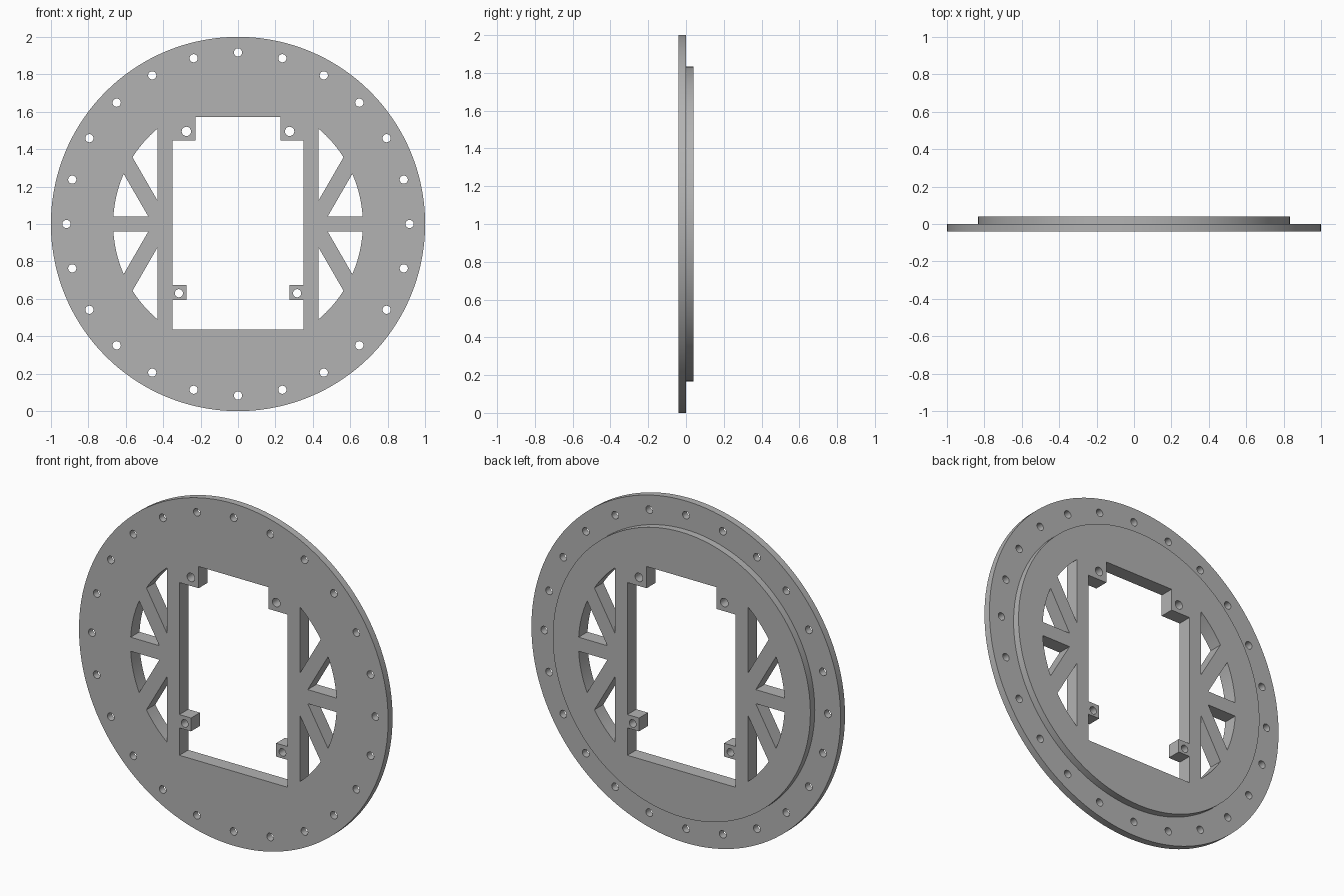
import bpy, bmesh
from math import sin, cos, pi, sqrt, atan2
from mathutils import Vector

if "Cube" in bpy.data.objects:
    bpy.data.objects.remove(bpy.data.objects["Cube"], do_unlink=True)

HALF = 0.041          # half of the total thickness
BOSS_R = 0.833        # raised back disc
HOLE_R = 0.022        # screw holes
SLOT_R = 0.667        # outer arc of the side slots

grey = bpy.data.materials.new("grey plastic")
grey.use_nodes = True
colour = (0.45, 0.45, 0.45, 1)
grey.diffuse_color = colour
grey.node_tree.nodes["Principled BSDF"].inputs["Base Color"].default_value = colour


def prism(bm, outline, y0, y1):
    """Extrude an outline of (x, z) points from y0 to y1; z is measured from the disc centre."""
    face = bm.faces.new([bm.verts.new((x, y0, z + 1)) for x, z in outline])
    made = bmesh.ops.extrude_face_region(bm, geom=[face])["geom"]
    verts = [v for v in made if isinstance(v, bmesh.types.BMVert)]
    bmesh.ops.translate(bm, verts=verts, vec=(0, y1 - y0, 0))


def circle(x, z, r, n):
    return [(x + r * cos(2 * pi * i / n), z + r * sin(2 * pi * i / n)) for i in range(n)]


def make_object(name, bm):
    bmesh.ops.recalc_face_normals(bm, faces=bm.faces[:])
    mesh = bpy.data.meshes.new(name)
    bm.to_mesh(mesh)
    bm.free()
    mesh.materials.append(grey)
    obj = bpy.data.objects.new(name, mesh)
    bpy.context.collection.objects.link(obj)
    return obj


def activate(obj):
    bpy.ops.object.select_all(action='DESELECT')
    obj.select_set(True)
    bpy.context.view_layer.objects.active = obj


def cut(obj, outlines):
    """Cut all outlines straight through the object."""
    bm = bmesh.new()
    for outline in outlines:
        prism(bm, outline, -0.2, 0.2)
    cutter = make_object("cutter", bm)
    cutter.hide_render = True
    mod = obj.modifiers.new("openings", 'BOOLEAN')
    mod.operation, mod.solver, mod.object = 'DIFFERENCE', 'EXACT', cutter
    activate(obj)
    bpy.ops.object.modifier_apply(modifier=mod.name)
    bpy.data.objects.remove(cutter, do_unlink=True)
    bpy.ops.object.shade_smooth_by_angle(angle=pi / 6)


def arc(start, end, n=12):
    """Points on the slot arc between two points, both included."""
    a, b = atan2(start[1], start[0]), atan2(end[1], end[0])
    return [(SLOT_R * cos(a + (b - a) * i / n), SLOT_R * sin(a + (b - a) * i / n))
            for i in range(n + 1)]


def strut_arc_hit(d):
    """Where a 60 degree strut edge at distance d from the centre meets the slot arc."""
    t = sqrt(SLOT_R ** 2 - d ** 2)
    n, u = Vector((sin(pi / 3), -cos(pi / 3))), Vector((cos(pi / 3), sin(pi / 3)))
    return tuple(n * d + u * t)


def strut_x(d, z):
    return (d + z * cos(pi / 3)) / sin(pi / 3)


# Stepped disc: wide front flange and smaller raised back, lathed as one solid
bm = bmesh.new()
SEG = 144
profile = [(1, -HALF), (1, 0), (BOSS_R, 0), (BOSS_R, HALF)]
rings = [[bm.verts.new((x, y, z + 1)) for x, z in circle(0, 0, r, SEG)] for r, y in profile]
for a, b in zip(rings, rings[1:]):
    for i in range(SEG):
        j = (i + 1) % SEG
        bm.faces.new((a[i], a[j], b[j], b[i]))
bm.faces.new(rings[0])
bm.faces.new(rings[-1])
plate = make_object("mounting_plate", bm)

# Central window with notched upper corners
right_side = [(0.35, -0.565), (0.35, 0.445), (0.226, 0.445), (0.226, 0.572)]
openings = [right_side + [(-x, z) for x, z in reversed(right_side)]]

# Side slots between the struts, mirrored to all four quarters
WALL_X, BAR_Z, UPPER, LOWER = 0.43, 0.041, 0.31, 0.395
wall_top = (WALL_X, sqrt(SLOT_R ** 2 - WALL_X ** 2))
wall_low = (WALL_X, (WALL_X * sin(pi / 3) - UPPER) / cos(pi / 3))
bar_out = (sqrt(SLOT_R ** 2 - BAR_Z ** 2), BAR_Z)
upper_slot = [wall_low] + arc(strut_arc_hit(UPPER), wall_top)
lower_slot = [(strut_x(LOWER, BAR_Z), BAR_Z)] + arc(bar_out, strut_arc_hit(LOWER))
for sx in (1, -1):
    for sz in (1, -1):
        for slot in (upper_slot, lower_slot):
            openings.append([(sx * x, sz * z) for x, z in slot])

# Ring of flange screw holes and the two upper corner holes
for x, z in circle(0, 0, 0.917, 24):
    openings.append(circle(x, z, HOLE_R, 20))
for sx in (1, -1):
    openings.append(circle(sx * 0.276, 0.495, 0.025, 20))
cut(plate, openings)

# Lower screw tabs on the sides of the window
for side, sx in (("left", 1), ("right", -1)):
    bm = bmesh.new()
    prism(bm, [(sx * x, z) for x, z in
               ((0.275, -0.405), (0.35, -0.405), (0.35, -0.327), (0.275, -0.327))], -HALF, HALF)
    tab = make_object("screw_tab_" + side, bm)
    cut(tab, [circle(sx * 0.316, -0.37, HOLE_R, 20)])
